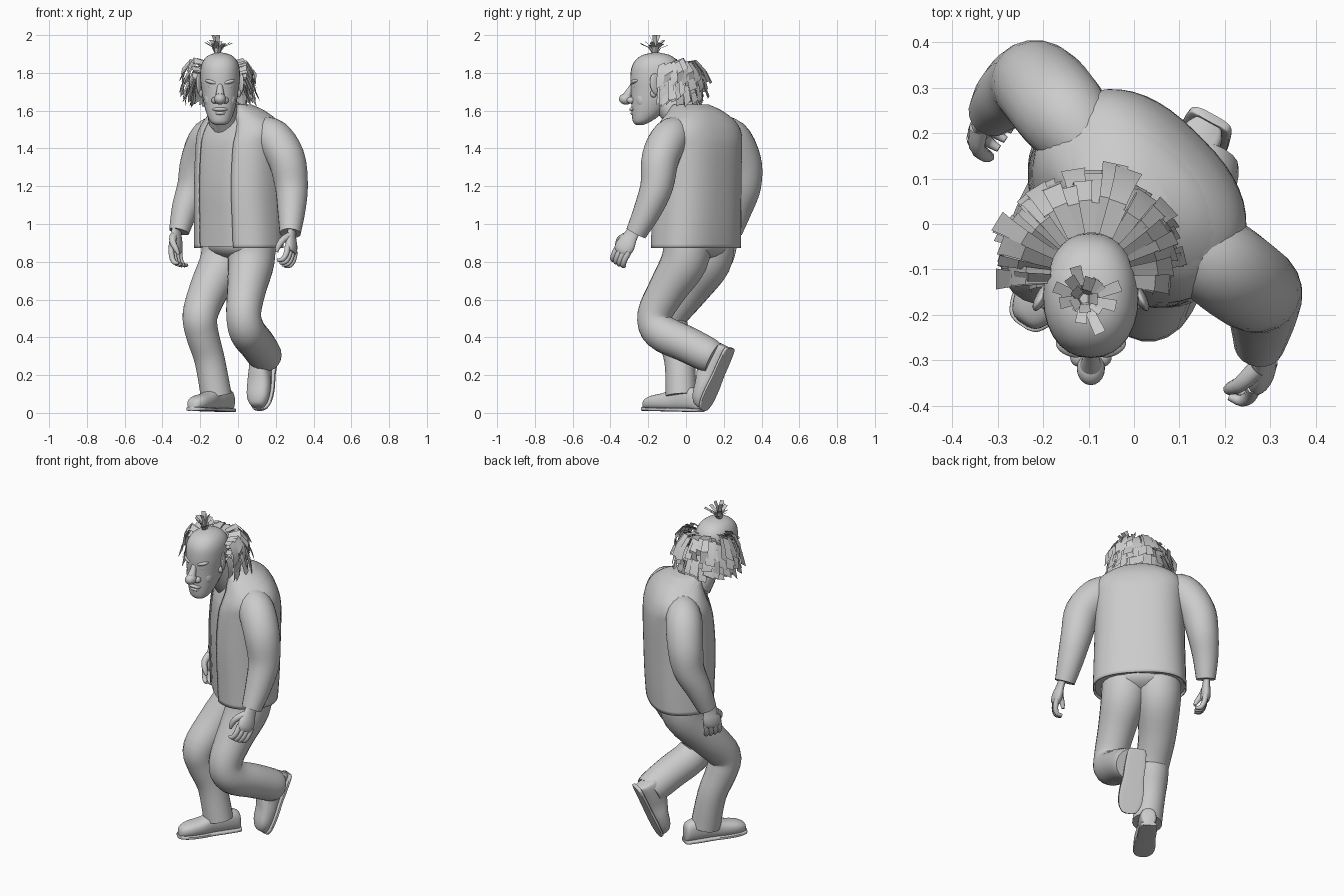
import bpy, bmesh, math, random
from mathutils import Vector as V

if "Cube" in bpy.data.objects:
    bpy.data.objects.remove(bpy.data.objects["Cube"])
random.seed(4)
LEFT, BACK, UP = V((.707, -.707, 0)), V((.707, .707, 0)), V((0, 0, 1))


def body(l, b, z):
    return LEFT * l + BACK * b + UP * z


def dense(keys, n=4):
    """Catmull-Rom through key tuples."""
    k = [keys[0]] + list(keys) + [keys[-1]]
    out = []
    for i in range(1, len(k) - 2):
        for j in range(n):
            t = j / n
            out.append([.5 * (2 * b + (c - a) * t + (2*a - 5*b + 4*c - d) * t*t + (3*b - a - 3*c + d) * t**3)
                        for a, b, c, d in zip(k[i-1], k[i], k[i+1], k[i+2])])
    return out + [list(keys[-1])]


def loft(name, rings, closed=True, caps=True, angle=45):
    bm = bmesh.new()
    vs = [[bm.verts.new(p) for p in r] for r in rings]
    n = len(rings[0])
    for a, b in zip(vs, vs[1:]):
        for i in range(n if closed else n - 1):
            j = (i + 1) % n
            bm.faces.new((a[i], a[j], b[j], b[i]))
    if caps:
        bm.faces.new(vs[0][::-1])
        bm.faces.new(vs[-1])
    bmesh.ops.recalc_face_normals(bm, faces=bm.faces)
    return finish(name, bm, angle)


def finish(name, bm, angle=45):
    me = bpy.data.meshes.new(name)
    bm.to_mesh(me)
    bm.free()
    ob = bpy.data.objects.new(name, me)
    bpy.context.collection.objects.link(ob)
    bpy.ops.object.select_all(action='DESELECT')
    ob.select_set(True)
    bpy.context.view_layer.objects.active = ob
    bpy.ops.object.shade_smooth_by_angle(angle=math.radians(angle))
    return ob


def oval(c, u, v, a, b, e=2.0, start=0, sweep=360, n=24):
    pts = []
    for i in range(n if sweep == 360 else n + 1):
        t = math.radians(start + sweep * i / n)
        x, y = math.cos(t), math.sin(t)
        pts.append(c + u * a * math.copysign(abs(x) ** (2 / e), x) + v * b * math.copysign(abs(y) ** (2 / e), y))
    return pts


def tube(name, keys, ref=LEFT, n=20, steps=4, flat=1.0):
    k = dense(keys, steps)
    rings = []
    for i, q in enumerate(k):
        t = (V(k[min(i+1, len(k)-1)][:3]) - V(k[max(i-1, 0)][:3])).normalized()
        u = (ref - t * ref.dot(t)).normalized()
        rings.append(oval(V(q[:3]), u, t.cross(u), q[3] * flat, q[3], n=n))
    return loft(name, rings)


def ball(name, loc, size, rot=(0, 0, 0)):
    bpy.ops.mesh.primitive_uv_sphere_add(segments=20, ring_count=12, location=loc, rotation=rot)
    ob = bpy.context.object
    ob.name, ob.scale = name, size
    bpy.ops.object.shade_smooth()
    return ob


# torso: closed shirt inside an open jacket (z, back offset, half width, half depth)
TORSO = [(.872, .04, .256, .178), (1.0, .042, .252, .185), (1.2, .042, .247, .192), (1.4, .05, .247, .187),
         (1.48, .055, .25, .17), (1.54, .055, .22, .145), (1.59, .04, .155, .12), (1.625, .0, .09, .095)]
shirt, jacket = [], []
for z, b, w, d in dense(TORSO):
    c = body(-.035, b, z)
    shirt.append(oval(c + UP * .008, LEFT, BACK, w * .97, d * .97, 2.4, n=32))
    jacket.append(oval(c, LEFT, BACK, w, d, 2.5, start=-66, sweep=312, n=40))
loft("shirt", shirt)
coat = loft("jacket", jacket, closed=False, caps=False)
mod = coat.modifiers.new("cloth", 'SOLIDIFY')
mod.thickness, mod.offset = .005, 0
ball("pelvis", body(-.035, .045, .89), (.2, .155, .085), (0, 0, math.radians(-45)))

# sleeves
tube("left_sleeve", [(.1, -.02, 1.5, .07), (.18, -.08, 1.46, .1), (.255, -.135, 1.35, .1), (.283, -.155, 1.2, .088),
                     (.283, -.205, 1.07, .074), (.276, -.265, .95, .056)])
tube("right_sleeve", [(-.07, .14, 1.5, .07), (-.15, .235, 1.46, .1), (-.205, .3, 1.33, .1), (-.235, .31, 1.2, .088),
                      (-.28, .28, 1.08, .072), (-.312, .245, .96, .054)])

# trouser legs
tube("left_trouser_leg", [(.07, .01, .92, .13), (.07, -.01, .8, .124), (.045, -.1, .65, .103), (.03, -.165, .52, .093),
                          (.05, -.135, .43, .097), (.1, 0, .365, .096), (.138, .11, .31, .092), (.148, .145, .292, .084)])
tube("right_trouser_leg", [(-.06, .13, .92, .13), (-.08, .115, .8, .124), (-.155, .015, .65, .105), (-.2, -.08, .52, .094),
                           (-.19, -.07, .42, .088), (-.15, -.035, .28, .081), (-.115, -.025, .09, .083)])


# shoes: upper and welted sole
def shoe(side, heel, toe, up, k=1.0):
    heel, toe = V(heel), V(toe)
    f = (toe - heel)
    up = (up - f * (up.dot(f) / f.dot(f))).normalized()
    u = f.normalized().cross(up)
    prof = dense([(0, .026, .07), (.04, .042, .11), (.25, .048, .13), (.45, .049, .115), (.65, .057, .09),
                  (.85, .054, .075), (.97, .035, .055), (1, .012, .03)])
    loft(side + "_shoe", [oval(heel + f * t + up * (h * k / 2 + .008), u, up, w * k, h * k / 2, 2.5) for t, w, h in prof])
    loft(side + "_sole", [oval(heel + f * (t * 1.03 - .015) + up * .011, u, up, w * k + .004, .01, 5) for t, w, h in prof])


shoe("right", (-.045, .075, .003), (-.245, -.22, .01), UP)
shoe("left", (.175, .24, .335), (.12, .1, .015), V((-.45, -.78, .3)), 1.12)


# hands: palm, four curled fingers, thumb
def hand(side, wrist, d, s, n):
    w, d = V(wrist), V(d).normalized()
    s = V(s)
    s = (s - d * s.dot(d)).normalized()
    n = V(n).normalized()

    def run(name, pts, **kw):
        tube(side + name, [(*p, r) for p, r in pts], **kw)
    run("_palm", [(w - d * .03, .036), (w + d * .02, .04), (w + d * .065, .052), (w + d * .1, .05), (w + d * .12, .036)],
        ref=n, flat=.52)
    for i in range(4):
        b = w + d * (.1 - .004 * abs(i - 1.5)) + s * (1.5 - i) * .025
        run("_finger", [(b, .016), (b + d * .045 + n * .006, .015), (b + d * .078 + n * .025, .013),
                        (b + d * .08 + n * .055, .008)], ref=s, n=10, steps=3)
    b = w + d * .03 + s * .025
    run("_thumb", [(b, .022), (b + s * .03 + d * .035 + n * .02, .018), (b + s * .03 + d * .075 + n * .045, .014),
                   (b + s * .022 + d * .1 + n * .055, .008)], ref=n, n=10, steps=3)


hand("left", (.285, -.285, .95), (-.03, -.48, -.85), (-.5, -.8, .3), (-.85, .3, -.1))
hand("right", (-.325, .235, .96), (-.06, -.16, -.97), (-.6, -.8, 0), (.75, -.5, 0))

# neck, collar and head
HX = -.095
tube("neck", [(-.05, .02, 1.5, .085), (-.07, -.05, 1.58, .075), (HX, -.13, 1.68, .075)])
tube("shirt_collar", [(-.06, .0, 1.56, .1), (-.075, -.03, 1.6, .09), (-.08, -.04, 1.62, .082)])
HEAD = [(1.525, -.245, .024, .02), (1.54, -.235, .05, .045), (1.58, -.21, .07, .077), (1.64, -.185, .087, .105),
        (1.7, -.168, .097, .124), (1.77, -.158, .105, .137), (1.83, -.158, .102, .13), (1.87, -.158, .086, .107),
        (1.895, -.158, .057, .07), (1.907, -.158, .015, .018)]
loft("head", [oval(V((HX, y, z)), V((1, 0, 0)), V((0, 1, 0)), w, d, 2.2, n=28) for z, y, w, d in dense(HEAD)])

# face
ball("nose_tip", (HX, -.318, 1.662), (.031, .037, .03))
tube("nose_bridge", [(HX, -.275, 1.745, .014), (HX, -.292, 1.715, .017), (HX, -.31, 1.68, .024)], ref=V((1, 0, 0)))
ball("upper_lip", (HX, -.278, 1.607), (.04, .022, .012))
ball("lower_lip", (HX, -.272, 1.587), (.033, .022, .012))
ball("chin", (HX, -.25, 1.55), (.036, .03, .027))
for s in (-1, 1):
    ball("nostril", (HX + s * .028, -.292, 1.655), (.018, .022, .018))
    ball("brow", (HX + s * .043, -.27, 1.752), (.037, .022, .013), (0, s * -.25, s * .35))
    ball("eye", (HX + s * .042, -.266, 1.725), (.02, .016, .012))
    ball("cheek", (HX + s * .05, -.232, 1.66), (.033, .034, .05))
    ball("ear", (HX + s * .108, -.16, 1.74), (.013, .034, .058), (.2, 0, s * .5))
    ball("earlobe", (HX + s * .1, -.172, 1.69), (.012, .017, .02))


# hair made of flat strips
def strip(bm, pts, side, w):
    prev = None
    for i, p in enumerate(pts):
        pair = [bm.verts.new(p + side * w * k * (.6 + .2 * i)) for k in (-.5, .5)]
        if prev:
            bm.faces.new((prev[0], prev[1], pair[1], pair[0]))
        prev = pair


R = random.uniform
bm = bmesh.new()
for layer, (zt, drop, out) in enumerate([(1.845, .1, 1.0), (1.81, .12, .97), (1.775, .13, .92), (1.735, .1, .8)]):
    for i in range(23):
        a = math.radians(-2 + 184 * i / 22 + R(-4, 4))
        o = V((math.cos(a), math.sin(a), 0))
        # strips over the ears hang edge-on to the side, those behind lie flat on the skull
        tang = V((-o.y, o.x, R(-.2, .2))) + V((0, 0, 1)) * o.x * R(.3, 1.1)
        tang.normalize()
        c = V((HX, -.12, 0))
        m = (.2 + .04 * max(0, o.y)) * out * R(.9, 1.08)
        r0 = .088 + .012 * max(0, o.y)
        z = zt + R(-.012, .012)
        strip(bm, [c + o * r0 + UP * z, c + o * (r0 * .45 + m * .55) + UP * (z + .012),
                   c + o * m * .93 + UP * (z - drop * .4), c + o * m * R(.88, 1.05) + UP * (z - drop * R(.75, 1.1))],
              tang, R(.035, .052))
finish("side_hair", bm, 30)
bm = bmesh.new()
for i in range(18):
    a = i * 2.4
    o = V((math.cos(a), math.sin(a), 0))
    c = V((-.11, -.165, 1.895))
    r, h = R(.03, .085), R(.05, .08)
    if i < 3:
        r, h = .03, .105
    strip(bm, [c + o * .008, c + o * r * .4 + UP * h * .65, c + o * r + UP * h], V((-o.y, o.x, 0)), .026)
finish("top_tuft", bm, 30)
